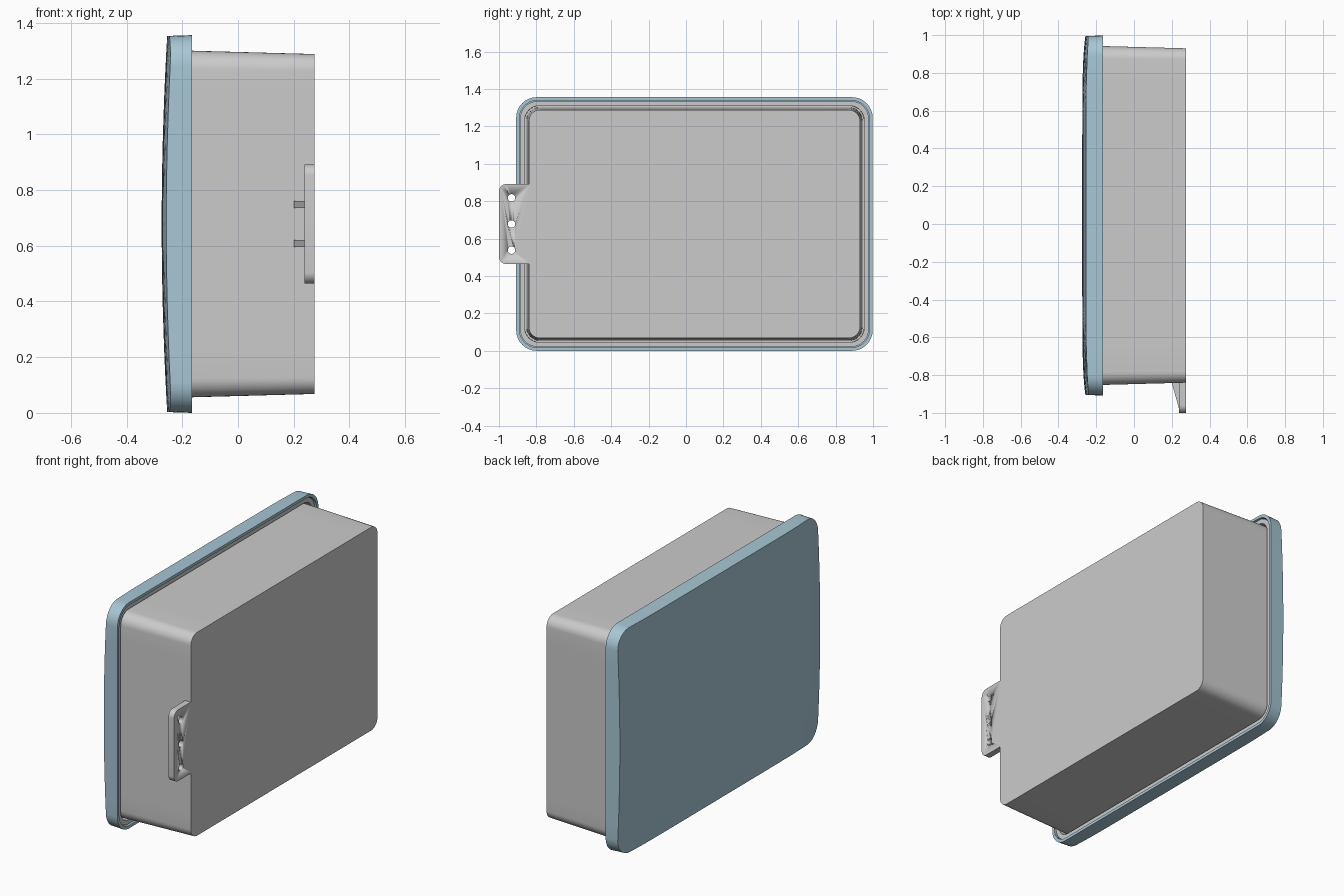
import bpy
import bmesh
import math

if "Cube" in bpy.data.objects:
    bpy.data.objects.remove(bpy.data.objects["Cube"], do_unlink=True)

CY, CZ = 0.045, 0.678          # centre of the lid outline
HY, HZ = 0.953, 0.678          # its half sizes


def material(name, color):
    m = bpy.data.materials.new(name)
    m.use_nodes = True
    m.diffuse_color = color
    m.node_tree.nodes["Principled BSDF"].inputs["Base Color"].default_value = color
    return m


GREY = material("light grey", (0.6, 0.6, 0.6, 1))
BLUE = material("pale blue", (0.39, 0.57, 0.66, 1))


def outline(inset, side_steps=12, arc_steps=8):
    """Rounded rectangle as offsets from the lid centre, with subdivided sides."""
    r = 0.11 - 0.75 * inset
    a, b = HY - inset - r, HZ - inset - r
    corners = [(a, b), (-a, b), (-a, -b), (a, -b)]
    pts = []
    for i, (cy, cz) in enumerate(corners):
        for k in range(arc_steps + 1):
            t = math.pi / 2 * (i + k / arc_steps)
            pts.append((cy + r * math.cos(t), cz + r * math.sin(t)))
        ny, nz = corners[(i + 1) % 4]
        t = math.pi / 2 * (i + 1)
        for k in range(1, side_steps):
            f = k / side_steps
            pts.append((cy + (ny - cy) * f + r * math.cos(t),
                        cz + (nz - cz) * f + r * math.sin(t)))
    return pts


def crown(y, z):
    """Gently domed outer face of the lid."""
    return -0.274 + 0.02 * (z / HZ) ** 2 + 0.017 * abs(y / HY) ** 8


def ring(bm, pts, x):
    return [bm.verts.new((x(y, z) if callable(x) else x, CY + y, CZ + z)) for y, z in pts]


def bridge(bm, rings):
    for r0, r1 in zip(rings, rings[1:]):
        n = len(r0)
        for i in range(n):
            j = (i + 1) % n
            bm.faces.new((r0[i], r0[j], r1[j], r1[i]))


def finish(bm, name, mat):
    bmesh.ops.recalc_face_normals(bm, faces=bm.faces)
    mesh = bpy.data.meshes.new(name)
    bm.to_mesh(mesh)
    bm.free()
    mesh.materials.append(mat)
    ob = bpy.data.objects.new(name, mesh)
    bpy.context.collection.objects.link(ob)
    bpy.ops.object.select_all(action="DESELECT")
    ob.select_set(True)
    bpy.context.view_layer.objects.active = ob
    bpy.ops.object.shade_smooth_by_angle(angle=math.radians(30))
    return ob


def prism(name, pts, mat, direction):
    """Closed solid swept from a flat polygon along a direction."""
    bm = bmesh.new()
    face = bm.faces.new([bm.verts.new(p) for p in pts])
    out = bmesh.ops.extrude_face_region(bm, geom=[face], use_keep_orig=True)
    verts = [v for v in out["geom"] if isinstance(v, bmesh.types.BMVert)]
    bmesh.ops.translate(bm, vec=direction, verts=verts)
    return finish(bm, name, mat)


# Tapered box with a folded lip that leaves a narrow groove round the wall
bm = bmesh.new()
profile = [(0.275, 0.068), (-0.165, 0.056), (-0.215, 0.055), (-0.215, 0.047),
           (-0.175, 0.046), (-0.175, 0.021), (-0.235, 0.021)]
rings = [ring(bm, outline(d), x) for x, d in profile]
bridge(bm, rings)
bm.faces.new(rings[0])
bm.faces.new(rings[-1])
finish(bm, "box", GREY)

# Lid: domed face, straight skirt, thin rim and hollow underside
bm = bmesh.new()
edge = outline(0.003)
rings = [ring(bm, [(y * s, z * s) for y, z in edge], crown)
         for s in (0.2, 0.45, 0.65, 0.75, 0.82, 0.88, 0.93, 0.97, 1)]
rings += [ring(bm, outline(d), x)
          for x, d in [(-0.165, 0), (-0.165, 0.017), (-0.233, 0.017)]]
bridge(bm, rings)
centre = bm.verts.new((crown(0, 0), CY, CZ))
inner = rings[0]
for i, v in enumerate(inner):
    bm.faces.new((centre, v, inner[(i + 1) % len(inner)]))
bm.faces.new(rings[-1])
finish(bm, "lid", BLUE)

# Mounting tab with two rounded corners
radius, half = 0.04, 0.214
arc = [(-1 + radius - radius * math.sin(t), half - radius + radius * math.cos(t))
       for t in [math.pi / 2 * k / 8 for k in range(9)]]
flat = [(-0.83, half)] + arc + [(y, -z) for y, z in reversed(arc)] + [(-0.83, -half)]
tab = prism("mounting_tab", [(0.238, y, CZ + z) for y, z in flat], GREY, (0.037, 0, 0))

# Screw holes through the tab
for dz in (-0.14, 0, 0.14):
    circle = [(0.2, -0.933 + 0.02 * math.cos(t), CZ + dz + 0.02 * math.sin(t))
              for t in [math.tau * k / 24 for k in range(24)]]
    cutter = prism("hole_cutter", circle, GREY, (0.12, 0, 0))
    cutter.hide_render = True
    mod = tab.modifiers.new("screw_hole", "BOOLEAN")
    mod.operation = "DIFFERENCE"
    mod.solver = "EXACT"
    mod.object = cutter
    bpy.context.view_layer.objects.active = tab
    bpy.ops.object.modifier_apply(modifier=mod.name)
    bpy.data.objects.remove(cutter, do_unlink=True)

# Triangular ribs bracing the tab against the box
for side, z in (("lower", 0.595), ("upper", 0.735)):
    prism(side + "_rib", [(0.197, -0.83, z), (0.24, -0.985, z), (0.24, -0.83, z)],
          GREY, (0, 0, 0.026))
